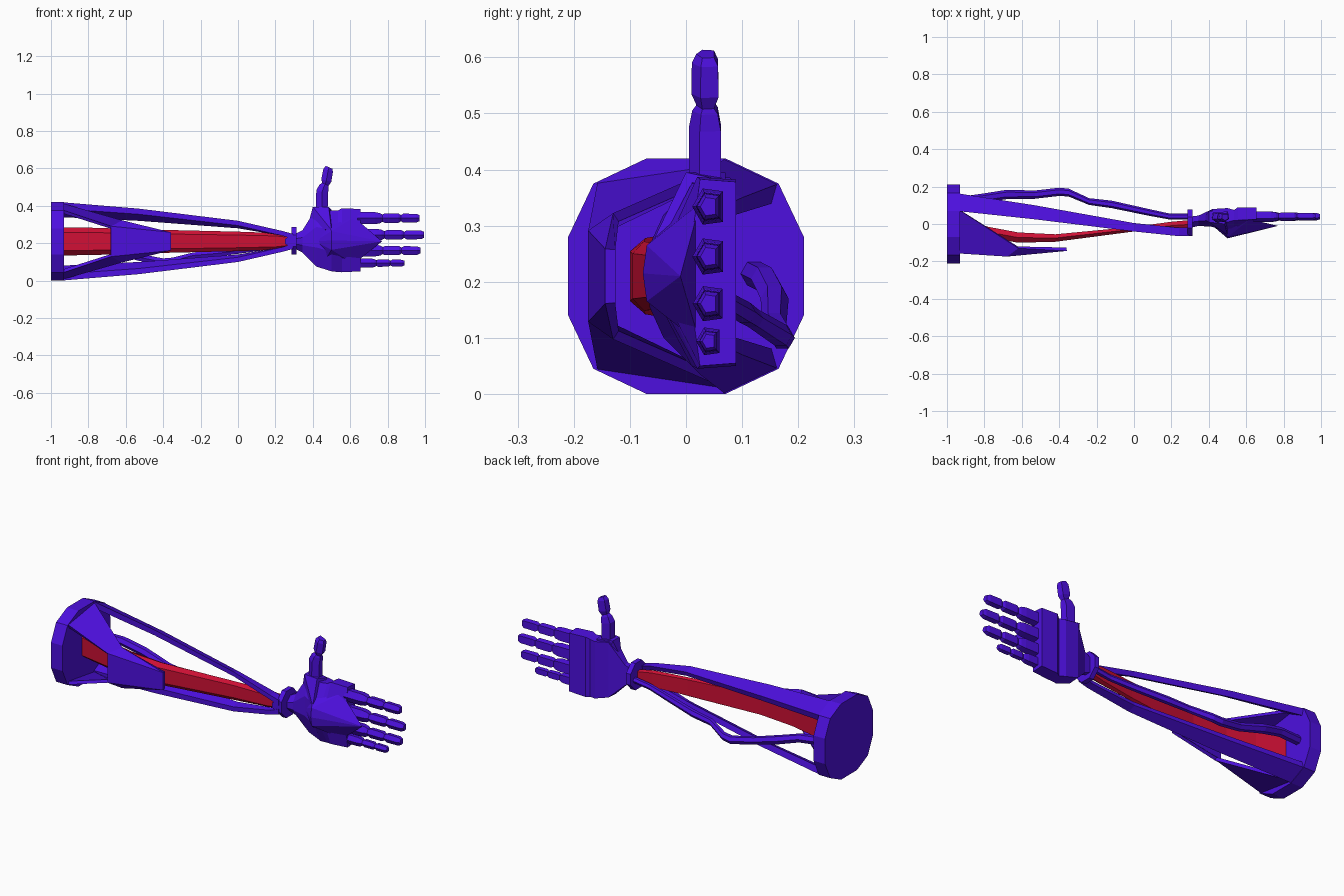
import bpy, bmesh, math
from mathutils import Vector

ZC = 0.21  # height of the arm axis


def material(name, rgb):
    m = bpy.data.materials.new(name)
    m.diffuse_color = (*rgb, 1)
    return m


PURPLE = material("purple", (0.075, 0.005, 0.74))
RED = material("red", (0.62, 0.005, 0.035))


def finish(name, bm, mat=PURPLE):
    bmesh.ops.recalc_face_normals(bm, faces=bm.faces)
    me = bpy.data.meshes.new(name)
    bm.to_mesh(me)
    bm.free()
    me.materials.append(mat)
    ob = bpy.data.objects.new(name, me)
    bpy.context.collection.objects.link(ob)
    return ob


def loft(name, sections, mat=PURPLE):
    """Skin a row of equal-sized cross-sections and close both ends."""
    bm = bmesh.new()
    rows = [[bm.verts.new(p) for p in s] for s in sections]
    n = len(rows[0])
    for a, b in zip(rows, rows[1:]):
        for i in range(n):
            j = (i + 1) % n
            bm.faces.new((a[i], a[j], b[j], b[i]))
    bm.faces.new(rows[0])
    bm.faces.new(rows[-1])
    return finish(name, bm, mat)


def hull(name, pts):
    bm = bmesh.new()
    for p in pts:
        bm.verts.new(p)
    bmesh.ops.convex_hull(bm, input=bm.verts)
    return finish(name, bm)


def flip(p):
    return (p[0], p[1], 2 * ZC - p[2])


# elbow cap: twelve-sided disc
quarter = [(0.07, 0.21), (0.165, 0.165), (0.21, 0.07)]
ring = (quarter + [(y, -z) for y, z in quarter[::-1]]
        + [(-y, -z) for y, z in quarter] + [(-y, z) for y, z in quarter[::-1]])
loft("elbow_cap", [[(x, y, ZC + z) for y, z in ring] for x in (-1, -0.93)])

# upper and lower struts, running from the cap rim to the wrist
strut = []
for x, y0, z0, y1, z1, t in [(-0.95, 0.07, 0.42, 0.165, 0.375, 0.035),
                             (-0.53, 0.025, 0.385, 0.1, 0.35, 0.03),
                             (0.0, -0.04, 0.32, 0.005, 0.305, 0.025),
                             (0.24, -0.065, 0.265, -0.02, 0.265, 0.025),
                             (0.295, -0.065, 0.25, -0.02, 0.25, 0.03)]:
    strut.append([(x, y0, z0), (x, y1, z1), (x, y1 - 0.01, z1 - t), (x, y0, z0 - t)])
loft("upper_strut", strut)
loft("lower_strut", [[flip(p) for p in s] for s in strut])

# front shield with two wings joining the cap
A, B, C, D, E = ((-0.94, 0.08, 0.405), (-0.94, -0.155, 0.37), (-0.68, -0.168, 0.285),
                 (-0.62, -0.125, 0.315), (-0.36, -0.135, 0.258))
bm = bmesh.new()
up = [bm.verts.new(p) for p in (A, B, C, D, E)]
dn = [bm.verts.new(flip(p)) for p in (A, B, C, D, E)]
for a, b, c, d, e in (up, dn):
    bm.faces.new((a, b, c, d))
    bm.faces.new((d, c, e))
bm.faces.new((up[2], up[4], dn[4], dn[2]))
shield = finish("front_shield", bm)
mod = shield.modifiers.new("thickness", 'SOLIDIFY')
mod.thickness = 0.018
mod.offset = 0

# red core: flat bowed slab with bevelled long edges
core = []
for x, yf, yb, w in [(-0.93, -0.04, 0.03, 0.075), (-0.78, -0.07, -0.015, 0.073),
                     (-0.62, -0.1, -0.045, 0.068), (-0.42, -0.095, -0.055, 0.062),
                     (0.0, -0.04, -0.015, 0.052), (0.2, -0.03, 0.012, 0.045),
                     (0.29, -0.025, 0.02, 0.03)]:
    m = (yf + yb) / 2
    core.append([(x, yf, ZC + w * 0.65), (x, m, ZC + w), (x, yb, ZC + w * 0.85),
                 (x, yb, ZC - w * 0.85), (x, m, ZC - w), (x, yf, ZC - w * 0.65)])
loft("red_core", core, RED)

# bent rear cable
path = [(-0.94, 0.12, 0.215, 0.024), (-0.8, 0.14, 0.205, 0.024), (-0.68, 0.158, 0.17, 0.025),
        (-0.53, 0.157, 0.125, 0.022), (-0.4, 0.172, 0.1, 0.022), (-0.35, 0.168, 0.105, 0.021),
        (-0.24, 0.12, 0.135, 0.018), (-0.12, 0.105, 0.145, 0.02), (0.08, 0.062, 0.17, 0.018),
        (0.19, 0.04, 0.185, 0.016), (0.3, 0.04, 0.2, 0.016)]
loft("rear_cable", [[(x, y + r * math.cos(k * math.pi / 3), z + r * math.sin(k * math.pi / 3))
                     for k in range(6)] for x, y, z, r in path])

# wrist collar and the V-shaped neck in front of it
loft("wrist_collar", [[(x, 0.007 + 0.077 * math.cos((k + 0.5) * math.pi / 4),
                        0.213 + 0.08 * math.sin((k + 0.5) * math.pi / 4)) for k in range(8)]
                      for x in (0.285, 0.312)])
hull("wrist_neck", [(x, y, ZC + s * z) for x, z in ((0.25, 0.012), (0.295, 0.04))
                    for y in (-0.06, -0.03) for s in (-1, 1)])

# hand body: six-sided sections along x
hand = []
for x, f, m, b, lo, hi in [(0.305, -0.02, 0.01, 0.04, 0.17, 0.25), (0.345, -0.01, 0.015, 0.045, 0.15, 0.27),
                           (0.42, -0.015, 0.02, 0.08, 0.075, 0.39), (0.5, -0.045, 0.01, 0.085, 0.05, 0.375),
                           (0.535, -0.04, 0.02, 0.075, 0.046, 0.375), (0.555, -0.03, 0.02, 0.089, 0.045, 0.387),
                           (0.655, 0.01, 0.025, 0.089, 0.05, 0.383)]:
    mid, h = (lo + hi) / 2, (hi - lo) / 2
    hand.append([(x, b, mid + h * 0.97), (x, m, hi), (x, f, mid + h * 0.35),
                 (x, f, mid - h * 0.35), (x, m, lo), (x, b, mid - h * 0.97)])
loft("hand_body", hand)

# faceted palm bulge and thumb mound
hull("palm_bulge", [(0.41, 0.0, 0.21), (0.5, -0.07, 0.265), (0.5, -0.077, 0.215), (0.5, -0.07, 0.165),
                    (0.77, -0.01, 0.21), (0.62, 0.025, 0.34), (0.62, 0.025, 0.09), (0.46, 0.02, 0.35),
                    (0.46, 0.02, 0.1)])
hull("thumb_mound", [(0.4, 0.01, 0.395), (0.4, 0.07, 0.395), (0.485, 0.0, 0.395), (0.5, 0.07, 0.38),
                     (0.37, 0.03, 0.28), (0.5, -0.06, 0.27), (0.45, 0.08, 0.26)])

# fingers: pentagonal digits pinched at each joint
FIVE = [(-1, 0), (-0.35, 0.95), (0.9, 0.8), (0.9, -0.8), (-0.35, -0.95)]
for name, z, end, r in [("index_finger", 0.334, 0.97, 0.034), ("middle_finger", 0.245, 0.995, 0.034),
                        ("ring_finger", 0.161, 0.975, 0.033), ("little_finger", 0.094, 0.89, 0.026)]:
    rows = []
    for t, s in [(0, 1), (0.28, 1), (0.36, 0.85), (0.4, 0.6), (0.44, 0.8), (0.66, 0.78), (0.7, 0.5),
                 (0.74, 0.75), (0.95, 0.72), (1, 0.5)]:
        x = 0.64 + t * (end - 0.64)
        rows.append([(x, 0.04 + r * 0.85 * s * a, z + r * s * b) for a, b in FIVE])
    loft(name, rows)

# thumb: same digit, standing upright and leaning outward
rows = []
for x, z, s in [(0.448, 0.38, 1), (0.45, 0.475, 1), (0.46, 0.505, 0.8), (0.467, 0.515, 0.55),
                (0.472, 0.535, 0.85), (0.482, 0.59, 0.82), (0.487, 0.606, 0.55)]:
    rows.append([(x + 0.033 * s * b, 0.035 + 0.03 * s * a, z - 0.008 * b) for a, b in FIVE])
loft("thumb", rows)
